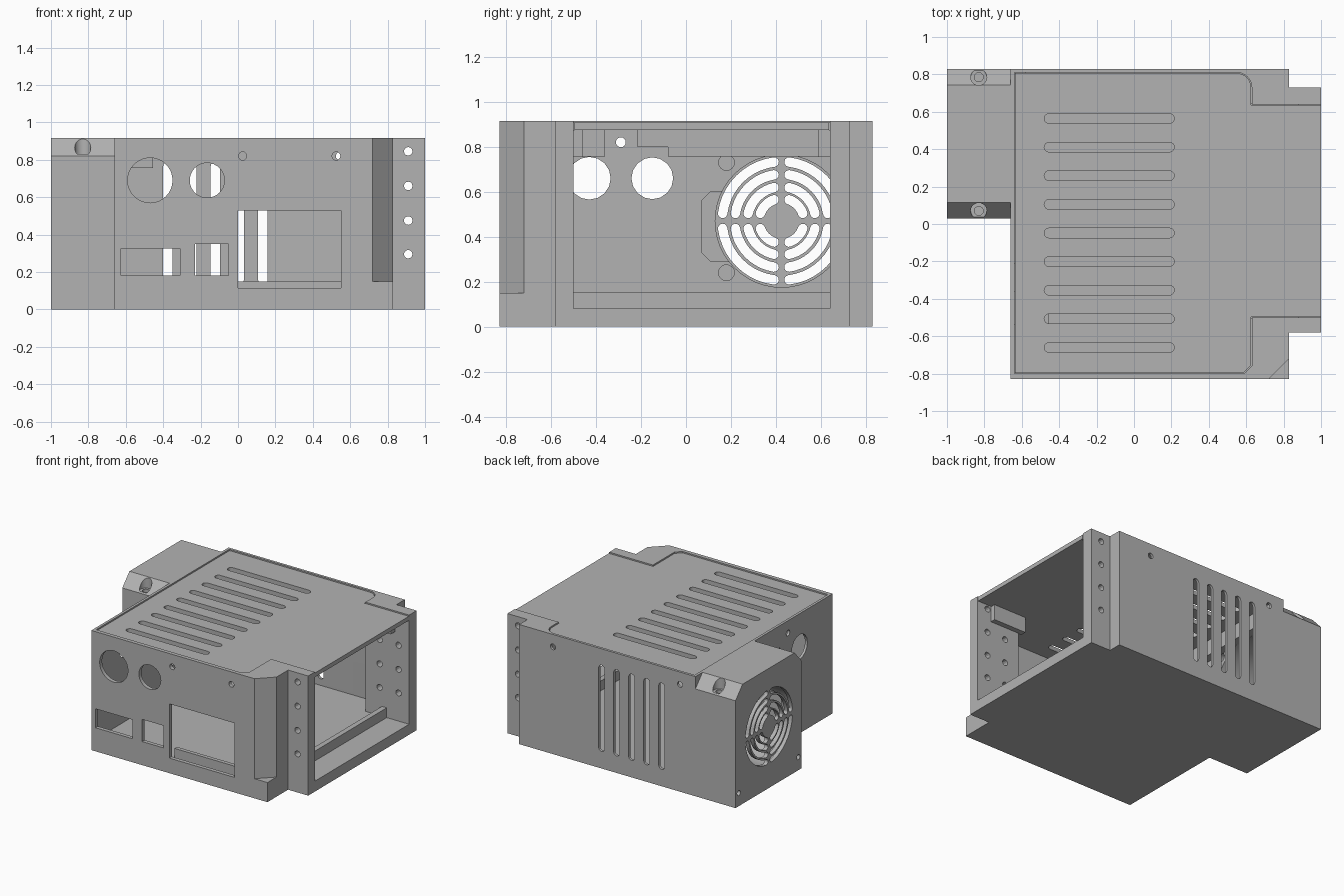
import bpy, bmesh
from math import pi, sin, cos, asin
from mathutils import Matrix, Vector

cube = bpy.data.objects.get("Cube")
if cube:
    bpy.data.objects.remove(cube, do_unlink=True)

gray = bpy.data.materials.new("plain gray")
gray.use_nodes = True
gray.diffuse_color = (0.45, 0.45, 0.45, 1)
gray.node_tree.nodes["Principled BSDF"].inputs["Base Color"].default_value = (0.45, 0.45, 0.45, 1)

H = 0.915  # case height

# Each axis maps a flat outline (u, v) and a depth w to 3D
AXES = {
    "x": lambda u, v, w: (w, u, v),
    "y": lambda u, v, w: (u, w, v),
    "z": lambda u, v, w: (u, v, w),
}


def prism(bm, outline, axis, lo, hi):
    """Extrude a flat outline along an axis from lo to hi."""
    place = AXES[axis]
    a = [bm.verts.new(place(u, v, lo)) for u, v in outline]
    b = [bm.verts.new(place(u, v, hi)) for u, v in outline]
    n = len(a)
    faces = [bm.faces.new(a), bm.faces.new(b)]
    faces += [bm.faces.new((a[i], a[(i + 1) % n], b[(i + 1) % n], b[i])) for i in range(n)]
    bmesh.ops.recalc_face_normals(bm, faces=faces)


def arc(cx, cy, r, start, end, n):
    return [(cx + r * cos(start + (end - start) * i / n),
             cy + r * sin(start + (end - start) * i / n)) for i in range(n + 1)]


def circle(cx, cy, r, n=24):
    return arc(cx, cy, r, 0, 2 * pi, n)[:-1]


def rect(u0, u1, v0, v1):
    return [(u0, v0), (u1, v0), (u1, v1), (u0, v1)]


def slot(u0, u1, v, r):
    """Horizontal slot with round ends."""
    return arc(u1 - r, v, r, -pi / 2, pi / 2, 8) + arc(u0 + r, v, r, pi / 2, 3 * pi / 2, 8)


def ring_slot(cx, cy, r, half, start, end):
    """Curved slot with round ends."""
    p0 = (cx + r * cos(start), cy + r * sin(start))
    p1 = (cx + r * cos(end), cy + r * sin(end))
    return (arc(cx, cy, r + half, start, end, 10)
            + arc(*p1, half, end, end + pi, 6)[1:-1]
            + arc(cx, cy, r - half, end, start, 10)
            + arc(*p0, half, start + pi, start + 2 * pi, 6)[1:-1])


def make(name, prisms):
    bm = bmesh.new()
    for p in prisms:
        prism(bm, *p)
    mesh = bpy.data.meshes.new(name)
    bm.to_mesh(mesh)
    bm.free()
    mesh.materials.append(gray)
    ob = bpy.data.objects.new(name, mesh)
    bpy.context.collection.objects.link(ob)
    return ob


def cut(target, prisms):
    """Subtract a group of prisms, then drop the cutter."""
    cutter = make("cutter", prisms)
    cutter.hide_render = True
    mod = target.modifiers.new("cut", "BOOLEAN")
    mod.operation = "DIFFERENCE"
    mod.solver = "EXACT"
    mod.object = cutter
    bpy.context.view_layer.objects.active = target
    bpy.ops.object.modifier_apply(modifier=mod.name)
    bpy.data.objects.remove(cutter, do_unlink=True)


def inner_outline(gap, right):
    """Outline shared by the cavity and the lid that fits in it."""
    g = gap
    return ([(-0.64 + g, -0.8 + g), (0.59 - g, -0.8 + g), (0.63 - g, -0.76 + g),
             (0.63 - g, -0.5 + g), (right, -0.5 + g), (right, 0.64 - g), (0.63 - g, 0.64 - g)]
            + arc(0.55, 0.73, 0.08 - g, 0, pi / 2, 6) + [(-0.64 + g, 0.81 - g)])


# Case: body with side flanges and the fan housing
footprint = [(-0.66, -0.83), (0.83, -0.83), (0.83, -0.58), (1, -0.58), (1, 0.73),
             (0.83, 0.73), (0.83, 0.83), (-1, 0.83), (-1, 0.03), (-0.66, 0.03)]
case = make("case", [(footprint, "z", 0, H)])
cut(case, [(inner_outline(0, 1.1), "z", 0.08, 1.1)])

# Bevelled front corner and bevelled housing top
cut(case, [
    ([(0.72, -0.83), (0.71, -0.84), (0.84, -0.84), (0.84, -0.71)], "z", 0.15, 1),
    ([(0.02, 0.81), (0.13, 0.93), (0.02, 0.93)], "x", -1.1, -0.661),
    ([(0.84, 0.81), (0.84, 0.93), (0.73, 0.93)], "x", -1.1, -0.661),
])

# Fan bore with cable pocket
FY, FZ = 0.425, 0.47
cut(case, [(circle(FY, FZ, 0.295, 48), "x", -0.97, -0.6)])
cut(case, [([(0.07, 0.33), (0.11, 0.29), (0.3, 0.29), (0.3, 0.6), (0.11, 0.6), (0.07, 0.56)],
            "x", -0.9, -0.6)])

# Fan grille
grille = []
for r in (0.264, 0.208, 0.152, 0.1):
    half = 0.021
    pad = asin((half + 0.012) / r)
    for q in range(4):
        grille.append((ring_slot(FY, FZ, r, half, q * pi / 2 + pad, (q + 1) * pi / 2 - pad),
                       "x", -1.1, -0.9))
cut(case, grille)

# Housing screw holes: fan mounts, outer corners and sunk top screws
screws = [(circle(0.18, z, 0.035, 16), "x", -0.9, -0.6) for z in (0.24, 0.73)]
screws += [(circle(y, 0.1, 0.02, 16), "x", -1.1, -0.9) for y in (0.07, 0.79)]
screws += [(circle(-0.83, y, 0.043, 20), "z", 0.83, 1) for y in (0.07, 0.785)]
cut(case, screws)
cut(case, [(circle(-0.83, y, 0.024, 16), "z", 0.7, 0.9) for y in (0.07, 0.785)])

# Front panel openings
front = [(circle(-0.47, 0.69, 0.12, 32), "y"), (circle(-0.165, 0.69, 0.093, 32), "y"),
         (rect(-0.625, -0.31, 0.18, 0.325), "y"), (rect(-0.23, -0.05, 0.18, 0.35), "y"),
         (rect(0, 0.55, 0.115, 0.53), "y"),
         (circle(0.025, 0.82, 0.022, 16), "y"), (circle(0.525, 0.82, 0.022, 16), "y")]
cut(case, [(o, a, -0.9, -0.75) for o, a in front])

# Back vents and screw holes
back = [[(v, u) for u, v in slot(0.13, 0.79, -0.375 + 0.127 * i, 0.025)] for i in range(5)]
back += [circle(x, 0.82, 0.022, 16) for x in (-0.53, 0.545)]
cut(case, [(o, "y", 0.76, 0.9) for o in back])

# Side wall cable holes
side = [circle(-0.43, 0.66, 0.095, 16), circle(-0.15, 0.66, 0.093, 16),
        circle(-0.29, 0.82, 0.022, 16)]
cut(case, [(o, "x", -0.75, -0.6) for o in side])

# Flange mounting holes, two columns front and back
holes = []
for x in (0.75, 0.91):
    for z in (0.295, 0.475, 0.66, 0.845):
        for lo, hi in ((-0.6, -0.4), (0.55, 0.75)):
            holes.append((circle(x, z, 0.023, 12), "y", lo, hi))
cut(case, holes)

# Lid with vent slots
lid = make("lid", [(inner_outline(0.004, 1), "z", 0.875, 0.907)])
cut(lid, [(slot(-0.48, 0.215, -0.66 + 0.153 * i, 0.026), "z", 0.8, 1) for i in range(9)])

# Lid support blocks
make("lid_supports", [
    (rect(0.6, 0.88, -0.505, -0.46), "z", 0.755, 0.874),
    (rect(0.6, 0.88, 0.59, 0.645), "z", 0.755, 0.874),
    (rect(-0.645, -0.455, -0.54, -0.46), "z", 0.755, 0.874),
])

# Ledge along the side wall, with a gap for the cable screw
make("wall_ledge", [
    (rect(-0.645, -0.58, -0.215, 0.815), "z", 0.8, 0.874),
    (rect(-0.645, -0.58, -0.08, 0.815), "z", 0.757, 0.8),
    (rect(-0.645, -0.58, -0.46, -0.36), "z", 0.757, 0.874),
])

# Low rails on the floor
make("side_floor_rail", [(rect(0.77, 0.81, -0.505, 0.645), "z", 0.075, 0.155)])
make("front_floor_rail", [(rect(-0.02, 0.6, -0.74, -0.71), "z", 0.075, 0.15)])

for ob in bpy.context.collection.objects:
    if ob.type == "MESH" and ob.data.materials and ob.data.materials[0] == gray:
        bpy.ops.object.select_all(action="DESELECT")
        ob.select_set(True)
        bpy.context.view_layer.objects.active = ob
        bpy.ops.object.shade_smooth_by_angle(angle=0.45)
